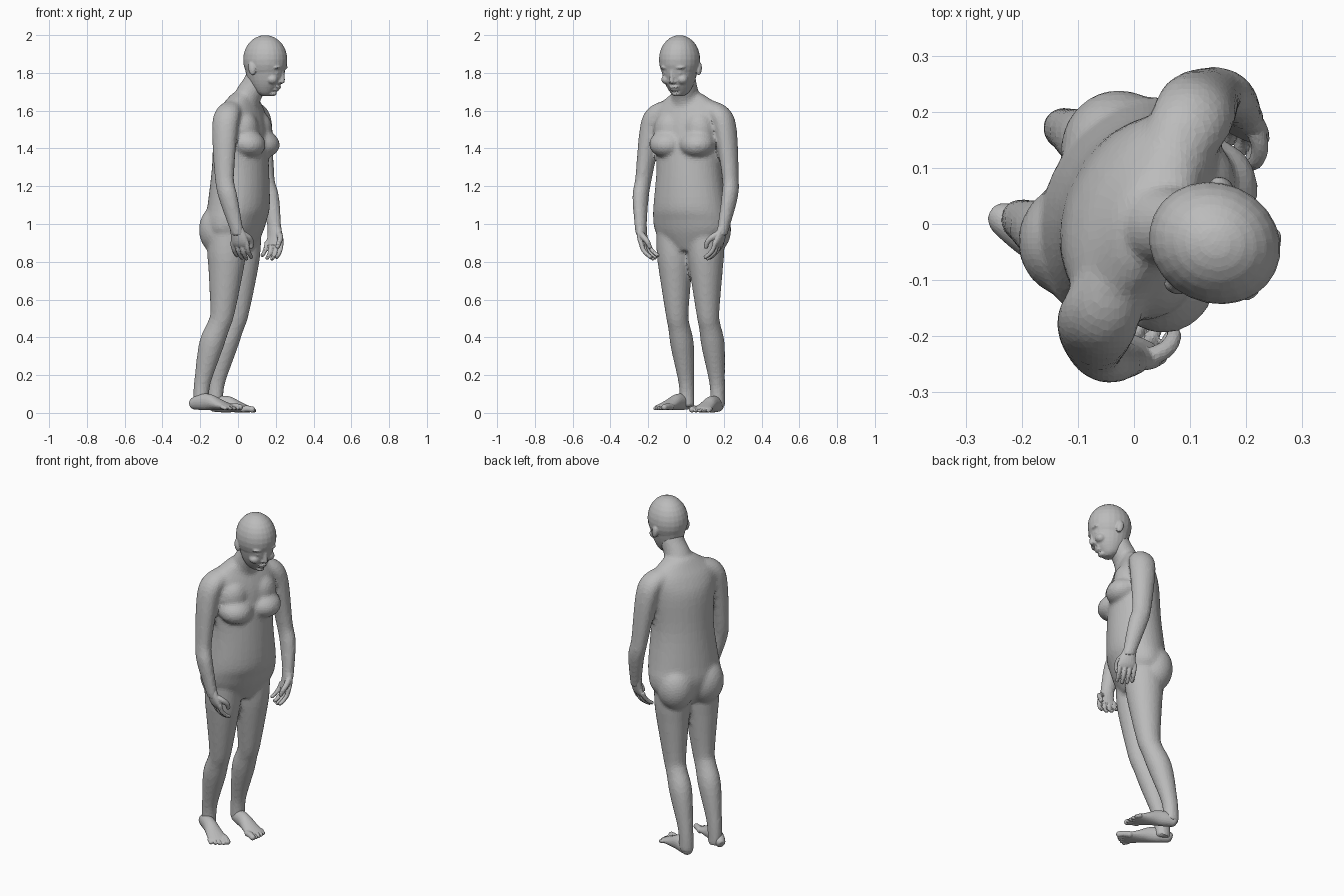
import bpy, bmesh, math
from mathutils import Vector, Matrix

if "Cube" in bpy.data.objects:
    bpy.data.objects.remove(bpy.data.objects["Cube"])

# The figure is turned partly away from the front and is symmetric about its own midline
TURN = math.radians(-25)
FORWARD = Vector((math.cos(TURN), math.sin(TURN), 0))
UP = Vector((0, 0, 1))
LEFT = UP.cross(FORWARD)
MIDLINE = LEFT * .02
SIDES = (-1, 1)
bm = bmesh.new()

colour = (.5, .5, .5, 1)
grey = bpy.data.materials.new("plain grey")
grey.use_nodes = True
grey.diffuse_color = colour
grey.node_tree.nodes["Principled BSDF"].inputs["Base Color"].default_value = colour


def place(forward, left, height):
    return MIDLINE + FORWARD * forward + LEFT * left + UP * height


def smooth_stations(stations, steps=4):
    """Pass a smooth curve through stations of (point, depth, width)."""
    rows = [Vector((*point, depth, width)) for point, depth, width in stations]
    rows = [rows[0]] + rows + [rows[-1]]
    curve = []
    for before, start, end, after in zip(rows, rows[1:], rows[2:], rows[3:]):
        enter, leave = (end - before) / 2, (after - start) / 2
        for step in range(steps):
            t = step / steps
            bend = (end - start) * 3 - enter * 2 - leave
            twist = (start - end) * 2 + enter + leave
            curve.append(start + (enter + (bend + twist * t) * t) * t)
    return curve + [rows[-1]]


def loft(stations, front=FORWARD, axis=None, sides=20):
    """Closed skin of elliptical rings, with depth measured along front."""
    rows = smooth_stations(stations)
    points = [Vector(row[:3]) for row in rows]
    rings = []
    for i, row in enumerate(rows):
        ahead, behind = points[min(i + 1, len(points) - 1)], points[max(i - 1, 0)]
        tangent = axis or (ahead - behind).normalized()
        across = tangent.cross(front).normalized()
        outward = across.cross(tangent)
        ring = []
        for k in range(sides):
            angle = math.tau * k / sides
            offset = outward * row[3] * math.cos(angle) + across * row[4] * math.sin(angle)
            ring.append(bm.verts.new(points[i] + offset))
        rings.append(ring)
    for low, high in zip(rings, rings[1:]):
        for k in range(sides):
            following = (k + 1) % sides
            bm.faces.new((low[k], low[following], high[following], high[k]))
    bm.faces.new(rings[0][::-1])
    bm.faces.new(rings[-1])


def ball(centre, depth, width, height, tilt=0):
    matrix = (Matrix.Translation(centre) @ Matrix.Rotation(TURN, 4, 'Z')
              @ Matrix.Rotation(tilt, 4, 'Y') @ Matrix.Diagonal((depth, width, height, 1)))
    bmesh.ops.create_uvsphere(bm, u_segments=24, v_segments=14, radius=1, matrix=matrix)


def digit(points, base, tip, front=FORWARD):
    """Tapered, round-ended finger, toe or nose bridge."""
    last = len(points) - 1
    radii = [base + (tip - base) * i / last for i in range(last + 1)]
    loft(list(zip(points, radii, radii)), front, sides=10)
    for i in (0, last):
        ball(points[i], radii[i], radii[i], radii[i])


def finish(name, voxel, softness, detail):
    """Fuse everything built so far into one soft skin."""
    bmesh.ops.recalc_face_normals(bm, faces=bm.faces)
    mesh = bpy.data.meshes.new(name)
    bm.to_mesh(mesh)
    bm.clear()
    mesh.materials.append(grey)
    part = bpy.data.objects.new(name, mesh)
    bpy.context.collection.objects.link(part)
    skin = part.modifiers.new("skin", 'REMESH')
    skin.mode = 'VOXEL'
    skin.voxel_size = voxel
    soften = part.modifiers.new("soften", 'SMOOTH')
    soften.iterations = softness
    part.modifiers.new("facets", 'DECIMATE').ratio = detail


def torso():
    profile = ((.86, -.02, .08, .1), (.95, -.025, .13, .195), (1.02, -.02, .15, .21), (1.1, -.005, .157, .2),
               (1.3, .005, .145, .178), (1.5, .005, .13, .19), (1.59, .01, .105, .195),
               (1.645, .017, .08, .15), (1.69, .03, .065, .085))
    loft([(place(forward, 0, z), depth, width) for z, forward, depth, width in profile],
         axis=UP, sides=28)
    # Neck
    loft([(place(.02, 0, 1.6), .08, .1), (place(.05, 0, 1.68), .07, .075), (place(.09, .01, 1.75), .066, .066),
          (place(.13, .01, 1.85), .06, .06)])
    for side in SIDES:
        # Breasts and buttocks
        ball(place(.093, side * .088, 1.425), .092, .096, .072, .2)
        ball(place(.055, side * .085, 1.49), .085, .09, .11, .25)
        ball(place(-.085, side * .09, .97), .1, .105, .13)


def arm(side):
    profile = ((1.61, .01, .12, .06), (1.57, .014, .19, .072), (1.48, .016, .222, .07),
               (1.24, .03, .254, .053), (1.14, .055, .26, .052), (.97, .095, .24, .037), (.94, .1, .235, .035))
    loft([(place(forward, side * left, z), depth, depth * .8) for z, forward, left, depth in profile])


def leg(side):
    # Thigh, knee, calf and ankle
    profile = ((.97, -.025, .105), (.85, -.03, .105), (.75, -.035, .094), (.53, -.055, .066), (.46, -.078, .062),
               (.36, -.12, .067), (.18, -.168, .047), (.09, -.18, .043), (.03, -.18, .043))
    loft([(place(forward, side * .09 - .008, z), depth, depth * .92) for z, forward, depth in profile])
    ball(place(-.018, side * .09 - .008, .53), .026, .036, .045)


def head():
    # Skull and jaw
    middle = .145
    ball(place(middle, .01, 1.87), .12, .107, .13)
    jaw = ((1.677, .01, .02, .025), (1.7, .0, .055, .052), (1.76, .0, .095, .08), (1.87, 0, .12, .105))
    loft([(place(middle + forward, .01, z), depth, width) for z, forward, depth, width in jaw],
         axis=UP, sides=24)

    def face(forward, left, height):
        return place(middle + forward, .01 + left, height)
    # Nose, lips and chin
    digit([face(.1, 0, 1.82), face(.1, 0, 1.785), face(.1, 0, 1.757)], .01, .014)
    ball(face(.075, 0, 1.725), .014, .028, .009)
    ball(face(.065, 0, 1.711), .014, .025, .008)
    ball(face(.043, 0, 1.69), .022, .024, .014)
    for side in SIDES:
        # Nostril, brow, cheek, eye and ear
        ball(face(.088, side * .014, 1.753), .012, .01, .009)
        ball(face(.09, side * .036, 1.828), .02, .036, .01)
        ball(face(.062, side * .045, 1.765), .03, .03, .026)
        ball(face(.083, side * .036, 1.8), .014, .017, .009)
        ball(face(-.032, side * .1, 1.822), .02, .013, .036, -.2)


def hand(side):
    def spot(forward, inward, down):
        return place(.095 + forward, side * (.24 - inward), .97 - down)
    # Palm
    loft([(spot(-.01, 0, -.03), .033, .026), (spot(.005, .01, .03), .043, .023),
          (spot(.008, .02, .065), .05, .02), (spot(.008, .03, .085), .045, .015)])
    # Fingers and thumb
    for k, drop in enumerate((0, .008, .004, -.01)):
        forward = .048 - .028 * k
        digit([spot(forward, .024, .07), spot(forward, .036, .105 + drop),
               spot(forward, .058, .13 + drop), spot(forward, .08, .145 + drop)], .013, .0105)
    digit([spot(.025, .01, .02), spot(.05, .04, .04), spot(.055, .065, .065), spot(.05, .075, .09)],
          .018, .012)


def foot(heel, toe, side):
    along = toe - heel
    across = UP.cross(along).normalized()

    def sole(reach, inward, height):
        return heel + along * reach - across * side * inward + UP * height
    profile = ((0, .03, .018, .015), (.05, .035, .03, .028), (.2, .045, .042, .035),
               (.4, .045, .043, .038), (.6, .032, .03, .045), (.8, .02, .018, .052), (.87, .016, .013, .047))
    loft([(sole(reach, 0, z), depth, width) for reach, z, depth, width in profile], UP)
    # Toes
    for k in range(5):
        inward = .038 - .021 * k
        radius = .0115 if k else .018
        end = .97 - .007 * k * k
        digit([sole(.78, inward, .02), sole((.78 + end) / 2, inward, radius + .004),
               sole(end, inward, radius)], radius, radius * .9, UP)


torso()
for side in SIDES:
    arm(side)
    leg(side)
finish("body", .01, 12, .3)
head()
finish("head", .005, 6, .2)
for side in SIDES:
    hand(side)
finish("hands", .004, 3, .2)
foot(place(-.236, -.106, .012), place(.06, -.158, .012), -1)
foot(place(-.213, .08, 0), place(.064, .078, 0), 1)
finish("feet", .004, 4, .2)
bm.free()
